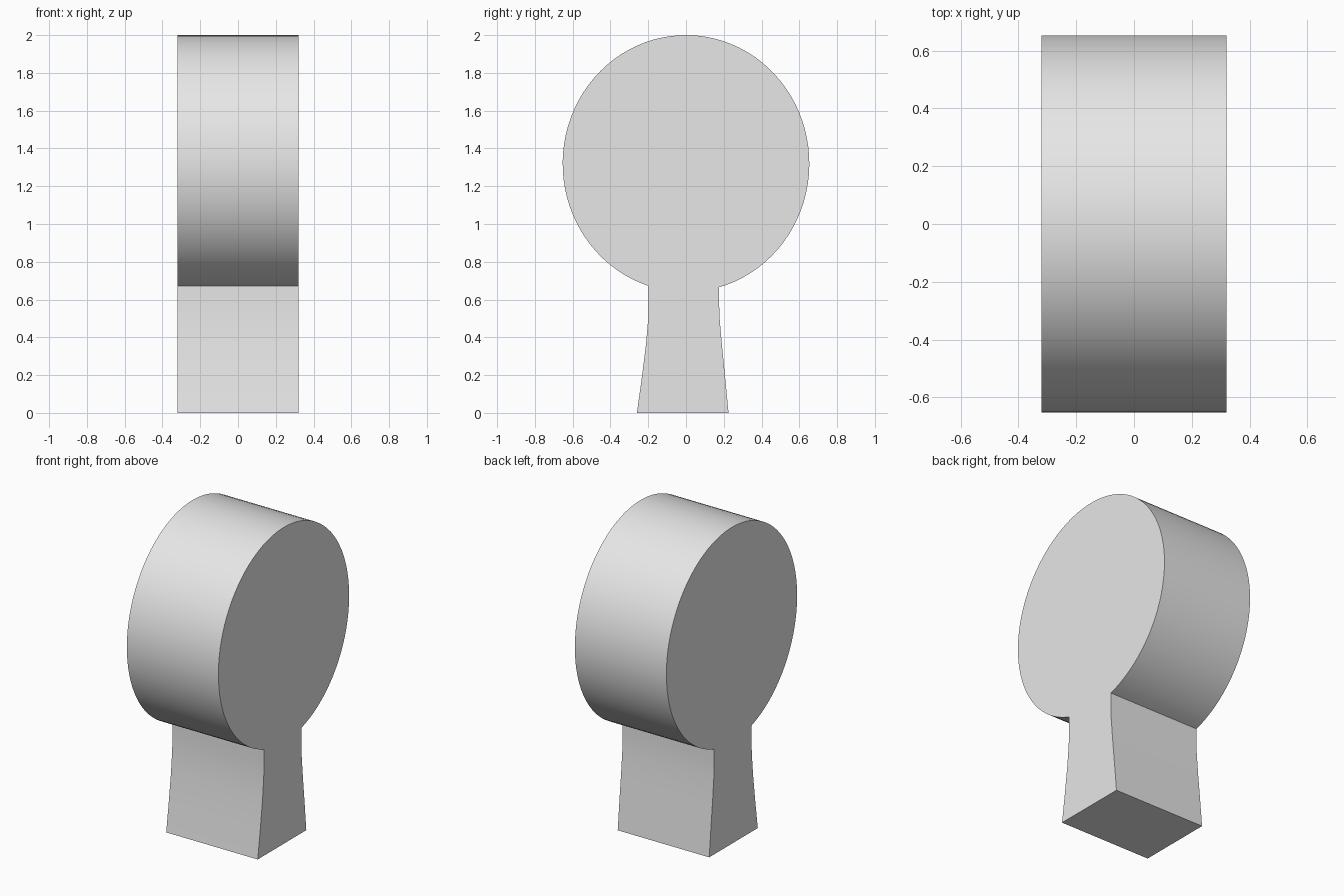
import bpy, bmesh, math

if "Cube" in bpy.data.objects:
    bpy.data.objects.remove(bpy.data.objects["Cube"])

HALF_WIDTH = 0.32
CZ, RY, RZ = 1.32, 0.653, 0.68   # centre and radii of the round head

# Flared neck, from the floor up on the back and down on the front
neck_back = [(0.225, 0), (0.209, 0.17), (0.19, 0.36), (0.178, 0.5), (0.175, 0.59)]
neck_front = [(-0.198, 0.59), (-0.2, 0.5), (-0.212, 0.36), (-0.236, 0.17), (-0.26, 0)]

# Round head, swept from the back of the neck over the top to the front
start = -math.acos(0.175 / RY)
end = math.pi + math.acos(0.198 / RY)
STEPS = 80
head = []
for i in range(STEPS + 1):
    a = start + (end - start) * i / STEPS
    head.append((RY * math.cos(a), CZ + RZ * math.sin(a)))

# Extrude the outline across the width
bm = bmesh.new()
outline = [bm.verts.new((-HALF_WIDTH, y, z)) for y, z in neck_back + head + neck_front]
cap = bm.faces.new(outline)
result = bmesh.ops.extrude_face_region(bm, geom=[cap], use_keep_orig=True)
moved = [v for v in result["geom"] if isinstance(v, bmesh.types.BMVert)]
bmesh.ops.translate(bm, verts=moved, vec=(2 * HALF_WIDTH, 0, 0))
bmesh.ops.recalc_face_normals(bm, faces=bm.faces)
mesh = bpy.data.meshes.new("round_head_on_neck")
bm.to_mesh(mesh)
bm.free()

grey = bpy.data.materials.new("light grey")
grey.diffuse_color = (0.8, 0.8, 0.8, 1)
grey.use_nodes = True
grey.node_tree.nodes["Principled BSDF"].inputs["Base Color"].default_value = grey.diffuse_color
mesh.materials.append(grey)

obj = bpy.data.objects.new("round_head_on_neck", mesh)
bpy.context.collection.objects.link(obj)
bpy.context.view_layer.objects.active = obj
obj.select_set(True)
bpy.ops.object.shade_smooth_by_angle(angle=math.radians(30))
